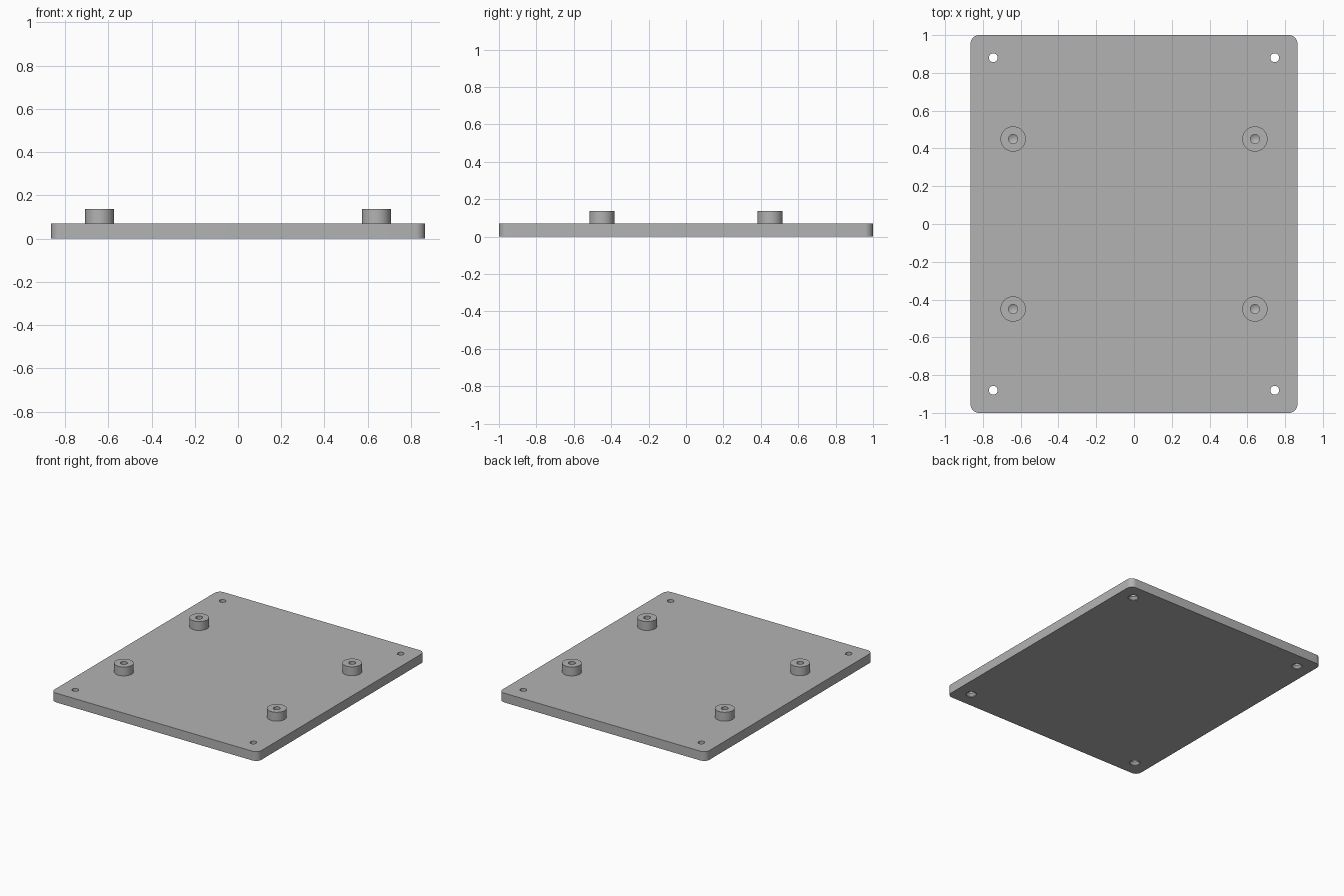
import bpy, bmesh, math
from mathutils import Vector

if "Cube" in bpy.data.objects:
    bpy.data.objects.remove(bpy.data.objects["Cube"])

W, L, T = 0.865, 1.0, 0.07      # half width, half length, plate thickness
R = 0.045                       # corner radius
grey = bpy.data.materials.new("light grey")
grey.diffuse_color = (0.45, 0.45, 0.45, 1)
grey.use_nodes = True
grey.node_tree.nodes["Principled BSDF"].inputs["Base Color"].default_value = grey.diffuse_color


def finish(bm, name):
    bmesh.ops.recalc_face_normals(bm, faces=bm.faces)
    me = bpy.data.meshes.new(name)
    bm.to_mesh(me)
    bm.free()
    ob = bpy.data.objects.new(name, me)
    bpy.context.collection.objects.link(ob)
    me.materials.append(grey)
    return ob


def lathe(name, profile, x=0, y=0, steps=40):
    """Spin an (r, z) profile around a vertical axis at x, y."""
    bm = bmesh.new()
    vs = [bm.verts.new((x + r, y, z)) for r, z in profile]
    es = [bm.edges.new(p) for p in zip(vs, vs[1:])]
    bmesh.ops.spin(bm, geom=vs + es, cent=(x, y, 0), axis=(0, 0, 1),
                   angle=2 * math.pi, steps=steps)
    bmesh.ops.remove_doubles(bm, verts=bm.verts, dist=1e-5)
    return finish(bm, name)


def smooth(ob):
    bpy.ops.object.select_all(action='DESELECT')
    ob.select_set(True)
    bpy.context.view_layer.objects.active = ob
    bpy.ops.object.shade_smooth_by_angle(angle=math.radians(30))


# Base plate with rounded corners
bm = bmesh.new()
outline = []
for k, (sx, sy) in enumerate([(1, 1), (-1, 1), (-1, -1), (1, -1)]):
    for i in range(9):
        a = math.radians(90 * k + 90 * i / 8)
        outline.append(bm.verts.new((sx * (W - R) + R * math.cos(a),
                                     sy * (L - R) + R * math.sin(a), 0)))
face = bm.faces.new(outline)
ext = bmesh.ops.extrude_face_region(bm, geom=[face])["geom"]
bmesh.ops.translate(bm, vec=Vector((0, 0, T)),
                    verts=[v for v in ext if isinstance(v, bmesh.types.BMVert)])
plate = finish(bm, "base_plate")

corners = [(sx, sy) for sx in (-1, 1) for sy in (-1, 1)]

# Corner screw holes, countersunk from below
cutters = []
for sx, sy in corners:
    cut = lathe("hole_cutter", [(0, -0.01), (0.037, -0.01), (0.037, 0.005),
                                (0.023, 0.022), (0.023, 0.1), (0, 0.1)],
                sx * 0.745, sy * 0.88)
    mod = plate.modifiers.new("hole", 'BOOLEAN')
    mod.operation, mod.solver, mod.object = 'DIFFERENCE', 'EXACT', cut
    cutters.append(cut)
bpy.context.view_layer.objects.active = plate
for mod in list(plate.modifiers):
    bpy.ops.object.modifier_apply(modifier=mod.name)
for cut in cutters:
    bpy.data.objects.remove(cut)
smooth(plate)

# Standoffs with blind, cone-bottomed screw holes
for sx, sy in corners:
    smooth(lathe("standoff", [(0.067, T), (0.067, 0.137), (0.024, 0.137),
                              (0.024, 0.088), (0, 0.074)],
                 sx * 0.64, sy * 0.45))
